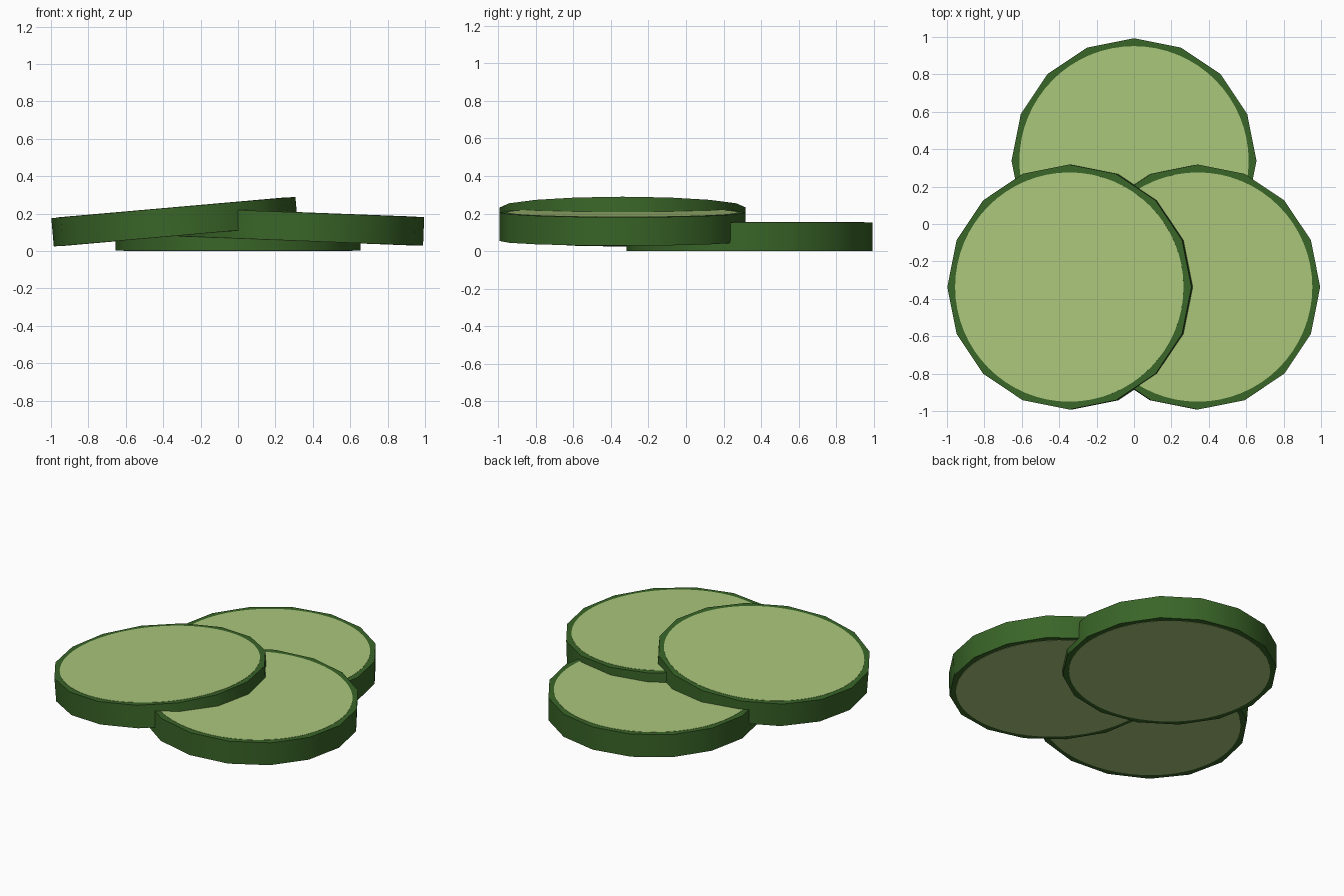
import bpy, math
from mathutils import Matrix

if "Cube" in bpy.data.objects:
    bpy.data.objects.remove(bpy.data.objects["Cube"])


def material(name, rgb):
    m = bpy.data.materials.new(name)
    m.diffuse_color = (*rgb, 1)
    m.use_nodes = True
    m.node_tree.nodes["Principled BSDF"].inputs["Base Color"].default_value = m.diffuse_color
    return m


SKIN = material("dark green skin", (0.041, 0.130, 0.021))
FLESH = material("pale green flesh", (0.41, 0.57, 0.20))

RADIUS, THICK, FLESH_RADIUS = 0.655, 0.152, 0.613


def disc(name, sides, radius, depth, z, mat, place):
    # spin the disc so that a corner points along +x
    bpy.ops.mesh.primitive_cylinder_add(vertices=sides, radius=radius, depth=depth)
    ob = bpy.context.object
    ob.name = name
    ob.data.transform(Matrix.Translation((0, 0, z)))
    ob.data.materials.append(mat)
    bpy.ops.object.shade_smooth_by_angle(angle=math.radians(30))
    ob.matrix_world = place
    return ob


def slice_disc(name, centre, tilt):
    place = Matrix.Translation(centre) @ Matrix.Rotation(math.radians(tilt), 4, 'Y')
    # skin-coloured body
    disc(name + "_skin", 16, RADIUS, THICK, 0, SKIN, place)
    # thin painted flesh on both cut faces
    for side, s in (("top", 1), ("bottom", -1)):
        disc(f"{name}_flesh_{side}", 64, FLESH_RADIUS, 0.003, s * THICK / 2, FLESH, place)


# three overlapping slices, the upper two leaning on the lower ones
slice_disc("back_slice", (0, 0.338, THICK / 2 + 0.0015), 0)
slice_disc("right_slice", (0.338, -0.337, 0.130), 2.2)
slice_disc("left_slice", (-0.339, -0.337, 0.157), -5)
